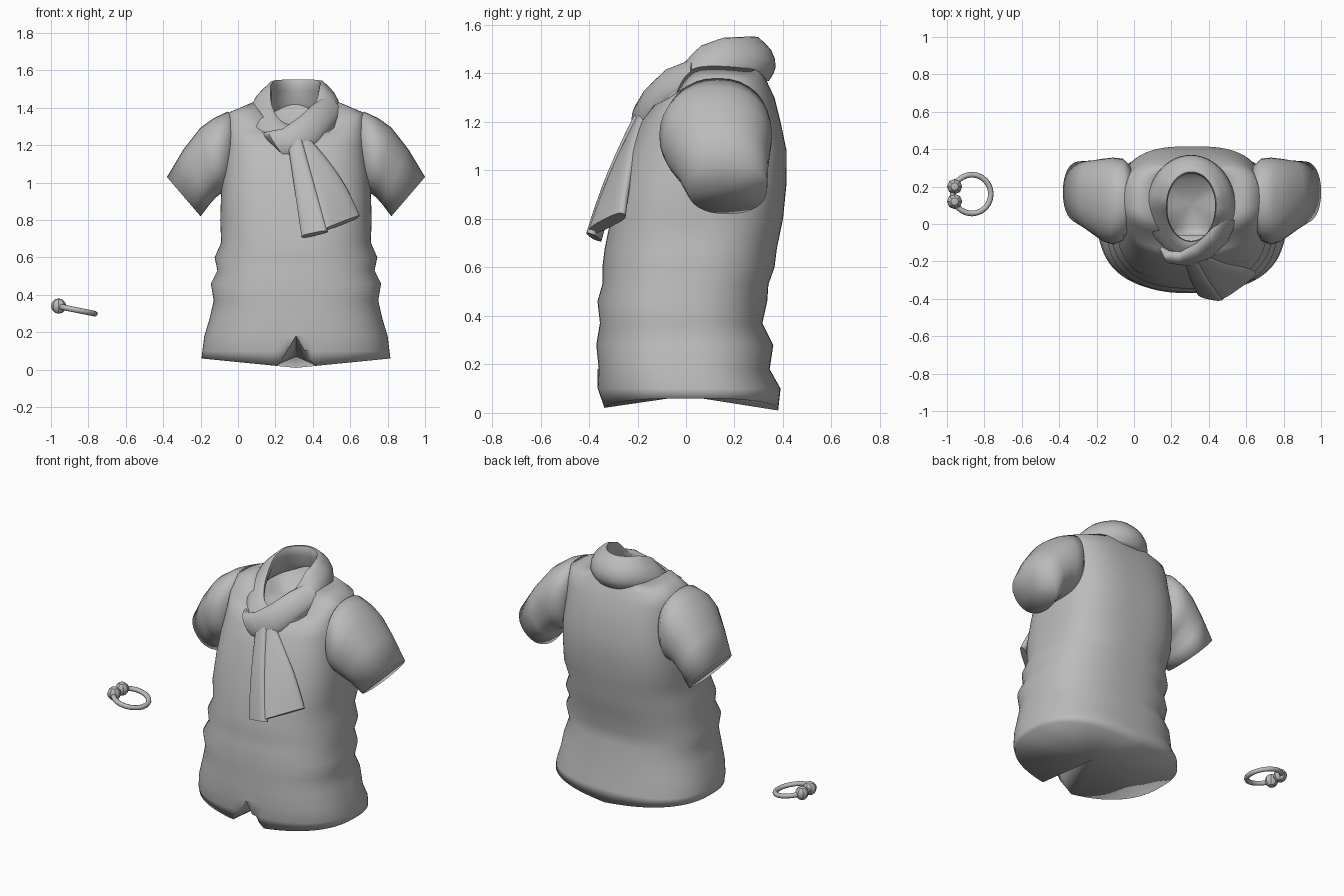
import bpy, bmesh, math
from mathutils import Vector

cube = bpy.data.objects.get("Cube")
if cube:
    bpy.data.objects.remove(cube, do_unlink=True)

# One plain grey cloth colour for everything
grey = bpy.data.materials.new("plain_grey")
grey.use_nodes = True
colour = (0.5, 0.5, 0.5, 1)
grey.diffuse_color = colour
grey.node_tree.nodes["Principled BSDF"].inputs["Base Color"].default_value = colour

CENTRE_X = 0.31
TURN = 2 * math.pi


def finish(obj, angle):
    """Give an object its material and smooth shading with sharp edges kept."""
    obj.data.materials.clear()
    obj.data.materials.append(grey)
    bpy.ops.object.select_all(action="DESELECT")
    obj.select_set(True)
    bpy.context.view_layer.objects.active = obj
    bpy.ops.object.shade_smooth_by_angle(angle=math.radians(angle))


def loft(name, rings, start=None, end=None, closed=False, angle=50):
    """Skin a list of rings; start and end are optional cap centre points."""
    bm = bmesh.new()
    rows = [[bm.verts.new(p) for p in ring] for ring in rings]
    count = len(rows[0])
    pairs = list(zip(rows, rows[1:]))
    if closed:
        pairs.append((rows[-1], rows[0]))
    for low, high in pairs:
        for i in range(count):
            j = (i + 1) % count
            bm.faces.new((low[i], low[j], high[j], high[i]))
    for point, row in ((start, rows[0]), (end, rows[-1])):
        if point is not None:
            tip = bm.verts.new(point)
            for i in range(count):
                bm.faces.new((row[i], row[(i + 1) % count], tip))
    bmesh.ops.recalc_face_normals(bm, faces=bm.faces)
    mesh = bpy.data.meshes.new(name)
    bm.to_mesh(mesh)
    bm.free()
    obj = bpy.data.objects.new(name, mesh)
    bpy.context.collection.objects.link(obj)
    finish(obj, angle)


def power(value, exponent):
    return math.copysign(abs(value) ** exponent, value)


def middle(ring):
    return sum((Vector(p) for p in ring), Vector()) / len(ring)


# Shirt body: height, half width, front y, back y, drop of the front neckline
body_profile = [
    (.01, .505, -.34, .38, 0), (.1, .5, -.365, .39, 0), (.18, .49, -.36, .345, 0),
    (.28, .46, -.37, .36, 0), (.37, .44, -.355, .315, 0), (.46, .455, -.365, .335, 0),
    (.53, .42, -.345, .34, 0), (.6, .435, -.345, .365, 0), (.68, .4, -.335, .375, 0),
    (.8, .405, -.31, .4, 0), (.95, .4, -.275, .415, 0), (1.08, .39, -.235, .415, 0),
    (1.2, .375, -.185, .39, 0), (1.3, .37, -.14, .365, .04),
    (1.375, .36, -.06, .33, .12), (1.43, .23, -.07, .3, .2), (1.3, .16, -.02, .24, .1),
]


def body_ring(z, half, front, back, drop, count=128):
    ring = []
    square = .8 if z < .7 else .7         # chest is boxier than the belly
    for i in range(count):
        t = TURN * i / count
        dx = half * power(math.cos(t), square)
        y = (front + back) / 2 + (back - front) / 2 * power(math.sin(t), square)
        side = abs(dx / half)
        height = z - drop * (back - y) / (back - front) * (1 - side ** 2)
        if z < .05:                       # hem rises at the sides
            height += .05 * side
        if y < 0 and z < .3:              # pointed slit in the front hem
            height = max(height, .01 + .17 * (1 - abs(dx) / .1))
        ring.append((CENTRE_X + dx, y, height))
    return ring


rings = [body_ring(*row) for row in body_profile]
loft("shirt_body", rings, (CENTRE_X, 0, .07), middle(rings[-1]), angle=110)

# Sleeves: top (offset, z), bottom (offset, z), front y, back y
sleeve_profile = [
    ((.32, 1.34), (.34, .97), -.01, .31), ((.365, 1.38), (.375, .94), -.09, .35),
    ((.44, 1.345), (.405, .94), -.11, .355), ((.51, 1.295), (.43, .92), -.095, .35),
    ((.6, 1.18), (.465, .88), -.045, .34), ((.69, 1.03), (.51, .82), .005, .335),
]


def sleeve_ring(side, top, bottom, front, back, count=32):
    ring = []
    for i in range(count):
        t = TURN * i / count
        k = .5 + .5 * power(math.sin(t), .9)
        dx = bottom[0] + (top[0] - bottom[0]) * k
        z = bottom[1] + (top[1] - bottom[1]) * k
        y = (front + back) / 2 + (back - front) / 2 * power(math.cos(t), .9)
        ring.append((CENTRE_X + side * dx, y, z))
    return ring


for side, label in ((1, "left"), (-1, "right")):
    rings = [sleeve_ring(side, *row) for row in sleeve_profile]
    loft(label + "_sleeve", rings, middle(rings[0]), middle(rings[-1]), angle=110)

# Scarf loop, dipping at the front and leaning inward at its top edge
heights = [(-1, 1.22), (-.6, 1.3), (0, 1.42), (.5, 1.455), (1, 1.46)]


def loop_height(s):
    for (a, low), (b, high) in zip(heights, heights[1:]):
        if s <= b:
            return low + (high - low) * (s - a) / (b - a)
    return heights[-1][1]


rings = []
for i in range(48):
    t = TURN * i / 48
    s = max(-1, math.sin(t + .15))
    lean = .4 - .15 * max(0, s)
    ring = []
    for j in range(16):
        a = TURN * j / 16
        fold = 1 + .12 * math.cos(3 * a)
        rise = .09 * math.sin(a) * fold
        out = .042 * math.cos(a) * fold - lean * rise
        ring.append((.305 + (.187 + out) * math.cos(t),
                     .085 + (.235 + out) * math.sin(t), loop_height(s) + rise))
    rings.append(ring)
loft("scarf_loop", rings, closed=True)

# Scarf fold crossing the front: centre, half width, half thickness
fold_path = [
    ((.505, .03, 1.41), .06, .035), ((.45, -.07, 1.355), .08, .045),
    ((.375, -.14, 1.275), .09, .05), ((.29, -.175, 1.21), .095, .05),
    ((.215, -.17, 1.2), .09, .045), ((.175, -.12, 1.22), .06, .035),
]
across = Vector((-.55, 0, .83))
rings = []
for point, width, thick in fold_path:
    outward = Vector((point[0] - .3, point[1] - .1, 0)).normalized()
    rings.append([Vector(point) + across * width * math.cos(TURN * j / 16)
                  + outward * thick * math.sin(TURN * j / 16) for j in range(16)])
loft("scarf_fold", rings, middle(rings[0]), middle(rings[-1]))


def scarf_tail(name, top_a, top_b, low_a, low_b, bow, steps=8):
    """Flat tapering tail between two top corners and two bottom corners."""
    top_a, top_b, low_a, low_b = map(Vector, (top_a, top_b, low_a, low_b))
    rings = []
    for i in range(steps + 1):
        k = i / steps
        bulge = math.sin(math.pi * k)
        a = top_a.lerp(low_a, k) + Vector((0, -.015, 0)) * bulge
        b = top_b.lerp(low_b, k) + Vector((bow, -.015, 0)) * bulge
        normal = (b - a).cross(low_a - top_a).normalized()
        if normal.y > 0:
            normal.negate()
        rings.append([(a + b) / 2 + (b - a) / 2 * power(math.cos(t), .7)
                      + normal * .026 * power(math.sin(t), .7)
                      for t in (TURN * j / 20 for j in range(20))])
    loft(name, rings, middle(rings[0]), middle(rings[-1]))


scarf_tail("scarf_tail_inner", (.265, -.18, 1.22), (.34, -.185, 1.24),
           (.34, -.365, .71), (.48, -.395, .74), 0)
scarf_tail("scarf_tail_outer", (.31, -.18, 1.22), (.375, -.16, 1.24),
           (.455, -.395, .745), (.65, -.255, .82), .03)

# Bracelet with two beads
bpy.ops.mesh.primitive_torus_add(
    location=(-.867, .16, .32), rotation=(0, .2, 0), major_radius=.104,
    minor_radius=.015, major_segments=24, minor_segments=8)
bracelet = bpy.context.object
bracelet.name = "bracelet_ring"
finish(bracelet, 50)
for label, y in (("back", .2), ("front", .12)):
    bpy.ops.mesh.primitive_uv_sphere_add(
        segments=8, ring_count=6, radius=.041, location=(-.959, y, .34))
    bead = bpy.context.object
    bead.name = "bracelet_bead_" + label
    finish(bead, 30)
